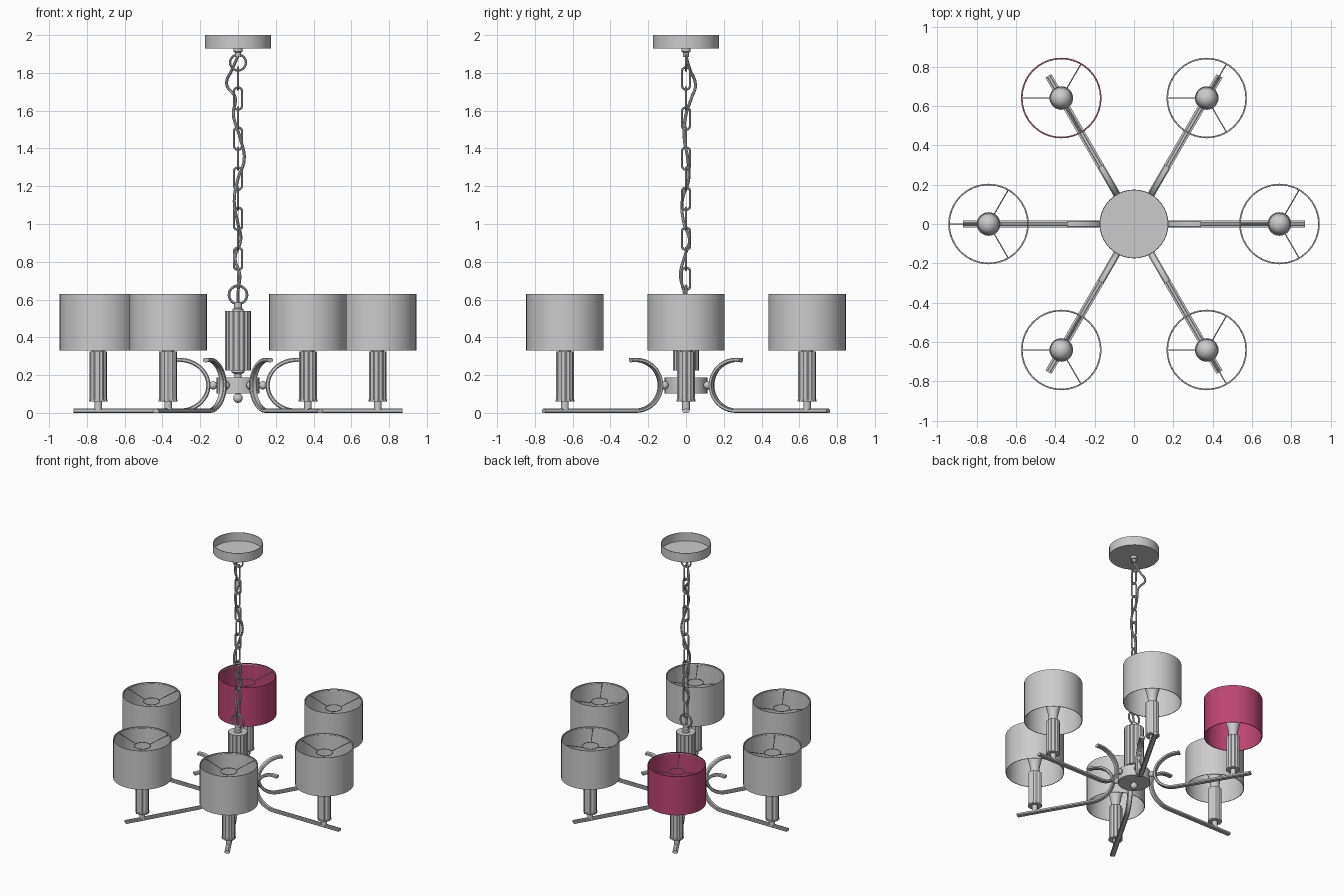
import bpy, bmesh
from math import sin, cos, pi, radians
from mathutils import Vector

if "Cube" in bpy.data.objects:
    bpy.data.objects.remove(bpy.data.objects["Cube"])


def add(name, mesh, loc=(0, 0, 0), rot=0.0):
    ob = bpy.data.objects.new(name, mesh)
    ob.location = loc
    ob.rotation_euler.z = rot
    bpy.context.collection.objects.link(ob)
    return ob


def finish(name, bm):
    bmesh.ops.remove_doubles(bm, verts=bm.verts, dist=1e-5)
    bmesh.ops.recalc_face_normals(bm, faces=bm.faces)
    me = bpy.data.meshes.new(name)
    bm.to_mesh(me)
    bm.free()
    return me


def lathe(name, profile, seg=32, closed=False, flute=0.0):
    """Revolve (radius, z) points; flute pulls in every second pair of vertices."""
    bm = bmesh.new()
    rings = []
    for r, z in profile:
        ring = []
        for i in range(seg):
            k = r * (1 - flute) if i % 4 >= 2 else r
            a = 2 * pi * i / seg
            ring.append(bm.verts.new((k * cos(a), k * sin(a), z)))
        rings.append(ring)
    pairs = list(zip(rings, rings[1:]))
    if closed:
        pairs.append((rings[-1], rings[0]))
    for a, b in pairs:
        for i in range(seg):
            j = (i + 1) % seg
            bm.faces.new((a[i], a[j], b[j], b[i]))
    return finish(name, bm)


def wires(name, paths, radius, cyclic=False, smooth=False):
    """Round wires through lists of points."""
    cu = bpy.data.curves.new(name, 'CURVE')
    cu.dimensions = '3D'
    cu.bevel_depth = radius
    cu.bevel_resolution = 2
    cu.resolution_u = 6
    cu.use_fill_caps = True
    for pts, cyc in paths:
        if smooth:
            sp = cu.splines.new('BEZIER')
            sp.bezier_points.add(len(pts) - 1)
            for bp, p in zip(sp.bezier_points, pts):
                bp.co = p
                bp.handle_left_type = bp.handle_right_type = 'AUTO'
        else:
            sp = cu.splines.new('POLY')
            sp.points.add(len(pts) - 1)
            for q, p in zip(sp.points, pts):
                q.co = (*p, 1)
        sp.use_cyclic_u = cyc
    tmp = bpy.data.objects.new(name + "_tmp", cu)
    bpy.context.collection.objects.link(tmp)
    me = bpy.data.meshes.new_from_object(tmp.evaluated_get(bpy.context.evaluated_depsgraph_get()))
    bpy.data.objects.remove(tmp)
    me.name = name
    return me


def hoop(r, z, n=32):
    return [(r * cos(2 * pi * i / n), r * sin(2 * pi * i / n), z) for i in range(n)]


def upright_ring(r, z, n=24):
    return [(r * cos(2 * pi * i / n), 0, z + r * sin(2 * pi * i / n)) for i in range(n)]


# canopy: cup open at the top, with a short stem below
add("canopy", lathe("canopy", [(0, 1.93), (0.175, 1.93), (0.175, 2.0), (0.171, 2.0),
                               (0.171, 1.936), (0, 1.936)], 40))
add("canopy_stem", lathe("canopy_stem", [(0, 1.932), (0.024, 1.932), (0.024, 1.912),
                                         (0.015, 1.908), (0.015, 1.885), (0, 1.885)], 16))

# hanging rings and chain
add("top_ring", wires("top_ring", [(upright_ring(0.042, 1.855), True)], 0.006))
add("bottom_ring", wires("bottom_ring", [(upright_ring(0.048, 0.625), True)], 0.007))
link = []
for i in range(16):
    a = 2 * pi * (i + 0.5) / 16
    link.append((0.022 * cos(a), 0, 0.022 * sin(a) + (0.037 if sin(a) > 0 else -0.037)))
link_mesh = wires("chain_link", [(link, True)], 0.006)
for i in range(11):
    add(f"chain_link_{i + 1}", link_mesh, (0, 0, 1.77 - 0.106 * i), pi / 2 if i % 2 == 0 else 0)

# electric cord woven round the chain
cord = [(0, 0, 1.89), (-0.03, 0.02, 1.82), (-0.06, 0.05, 1.74), (-0.015, 0.03, 1.67),
        (-0.025, 0.0, 1.58), (0.01, -0.01, 1.46), (0.033, 0.01, 1.34), (0.0, 0.015, 1.24),
        (-0.02, -0.02, 1.12), (0.0, -0.01, 1.0), (0.015, 0.018, 0.92), (-0.015, -0.01, 0.82),
        (0.01, -0.03, 0.73), (0.0, -0.01, 0.64), (0, 0, 0.58)]
add("cord", wires("cord", [(cord, False)], 0.008, smooth=True))

# central fluted column, cap, neck, hub and finial
add("column", lathe("column", [(0, 0.225), (0.07, 0.225), (0.07, 0.54), (0, 0.54)], 64, flute=0.07))
add("column_cap", lathe("column_cap", [(0, 0.535), (0.03, 0.535), (0.03, 0.55), (0.02, 0.555),
                                       (0.02, 0.585), (0, 0.59)], 16))
add("column_neck", lathe("column_neck", [(0, 0.18), (0.018, 0.18), (0.018, 0.205),
                                         (0.035, 0.215), (0.035, 0.228), (0, 0.228)], 20))
add("hub", lathe("hub", [(0, 0.102), (0.113, 0.102), (0.113, 0.188), (0, 0.188)], 36))
add("finial", lathe("finial", [(0, 0.104), (0.012, 0.104), (0.012, 0.1)] +
                    [(0.025 * sin(a), 0.078 + 0.025 * cos(a))
                     for a in [radians(30 + 15 * i) for i in range(11)]], 20))


# arm: flat bar curling upward at the hub
def arm_mesh():
    path = []
    for i in range(25):
        t = radians(80 + 190 * i / 24)
        path.append(Vector((0.312 + 0.155 * cos(t), 0, 0.146 + 0.135 * sin(t))))
    path.append(Vector((0.87, 0, 0.011)))
    section = [(-0.018, -0.006), (-0.012, -0.011), (0.012, -0.011), (0.018, -0.006),
               (0.018, 0.006), (0.008, 0.007), (0.006, 0.011), (-0.006, 0.011),
               (-0.008, 0.007), (-0.018, 0.006)]
    bm = bmesh.new()
    rings = []
    for i, p in enumerate(path):
        d = (path[min(i + 1, len(path) - 1)] - path[max(i - 1, 0)]).normalized()
        n = Vector((-d.z, 0, d.x))
        rings.append([bm.verts.new(p + Vector((0, w, 0)) + n * h) for w, h in section])
    m = len(section)
    for a, b in zip(rings, rings[1:]):
        for i in range(m):
            j = (i + 1) % m
            bm.faces.new((a[i], a[j], b[j], b[i]))
    bm.faces.new(rings[0])
    bm.faces.new(rings[-1])
    return finish("arm", bm)


def stud_mesh():
    bm = bmesh.new()
    bmesh.ops.create_uvsphere(bm, u_segments=16, v_segments=10, radius=0.022)
    return finish("arm_stud", bm)


# lamp parts, shared by the six arms
arm, stud = arm_mesh(), stud_mesh()
stem = lathe("candle_stem", [(0, 0.015), (0.02, 0.015), (0.02, 0.062), (0, 0.062)], 16)
tube = lathe("candle_tube", [(0, 0.06), (0.05, 0.06), (0.05, 0.07), (0.047, 0.072),
                             (0.047, 0.325), (0, 0.325)], 48, flute=0.08)
bulb = lathe("bulb", [(0, 0.32), (0.032, 0.32), (0.032, 0.36), (0.04, 0.4), (0.051, 0.44),
                      (0.055, 0.47), (0.051, 0.495), (0.039, 0.514), (0.021, 0.525), (0, 0.529)], 24)
shade = lathe("shade", [(0.205, 0.33), (0.205, 0.63), (0.201, 0.63), (0.201, 0.33)], 40, closed=True)
spokes = [([(0.058 * cos(a), 0.058 * sin(a), 0.575), (0.2 * cos(a), 0.2 * sin(a), 0.62)], False)
          for a in (pi / 3, pi, 5 * pi / 3)]
frame = wires("shade_frame", spokes + [(hoop(0.2, 0.62), True), (hoop(0.057, 0.575), True)], 0.003)

# one red shade
red = bpy.data.materials.new("red_shade")
red.diffuse_color = (0.52, 0.06, 0.17, 1)
red.use_nodes = True
red.node_tree.nodes["Principled BSDF"].inputs["Base Color"].default_value = red.diffuse_color
red_shade = shade.copy()
red_shade.materials.append(red)

for k in range(6):
    a = k * pi / 3
    n = k + 1
    pos = (0.74 * cos(a), 0.74 * sin(a), 0)
    add(f"arm_{n}", arm, rot=a)
    add(f"arm_stud_{n}", stud, (0.132 * cos(a), 0.132 * sin(a), 0.146), a)
    add(f"candle_stem_{n}", stem, pos, a)
    add(f"candle_tube_{n}", tube, pos, a)
    add(f"bulb_{n}", bulb, pos)
    add(f"shade_{n}", red_shade if k == 2 else shade, pos)
    add(f"shade_frame_{n}", frame, pos)

# smooth shading with sharp edges kept
for ob in bpy.context.collection.objects:
    ob.select_set(True)
    bpy.context.view_layer.objects.active = ob
bpy.ops.object.shade_smooth_by_angle(angle=radians(35))
